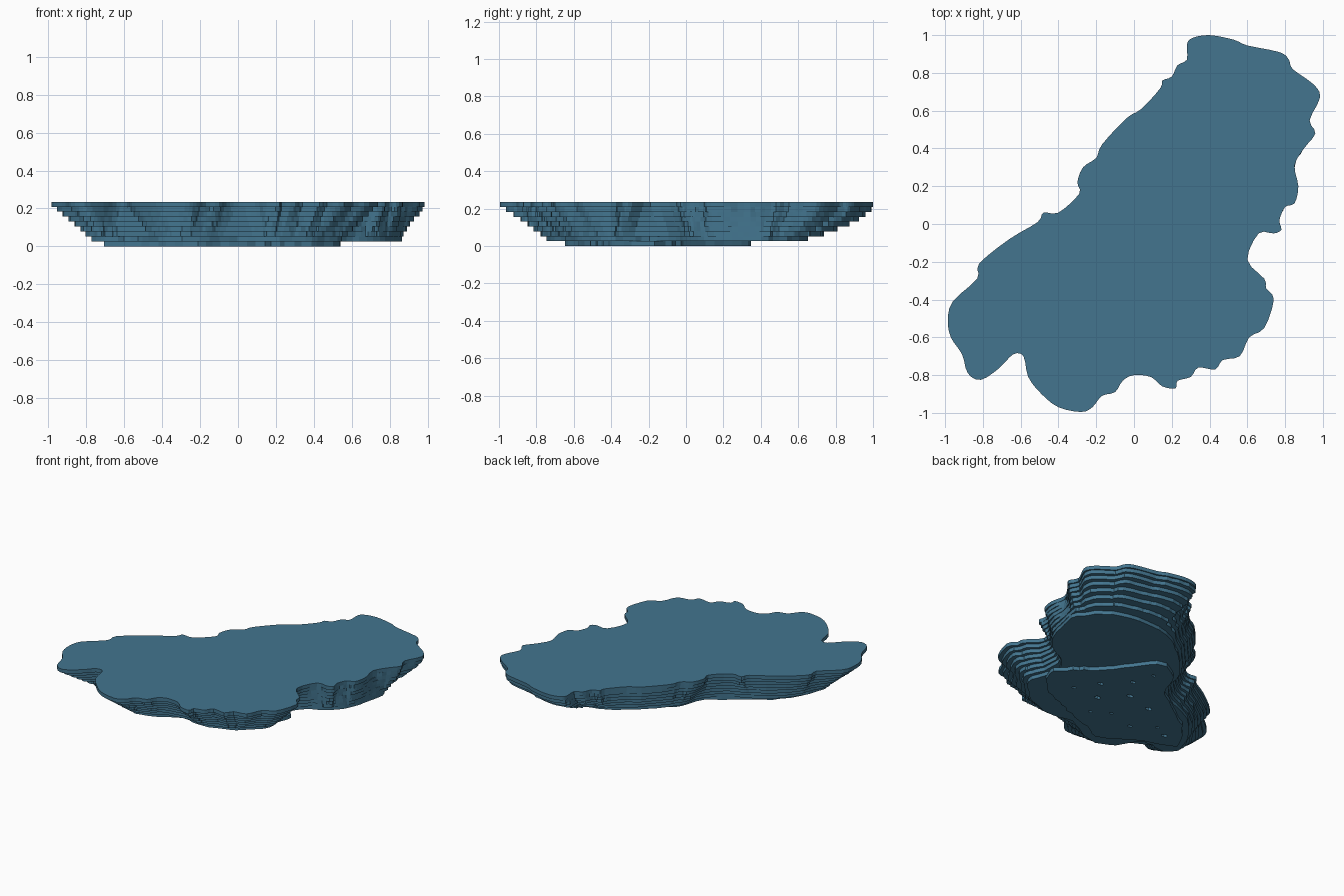
import bpy, math, random
from mathutils import Vector
from mathutils.geometry import intersect_point_line

if "Cube" in bpy.data.objects:
    bpy.data.objects.remove(bpy.data.objects["Cube"])

random.seed(4)
LAYERS, HEIGHT = 9, 0.235
STEP = HEIGHT / LAYERS

# Shoreline seen from above (clockwise)
SHORE = [(.28,.95),(.31,.985),(.4,1),(.53,.975),(.6,.945),(.77,.91),(.82,.87),(.84,.82),
         (.95,.74),(.985,.67),(.93,.55),(.96,.48),(.9,.4),(.85,.31),(.87,.2),(.85,.11),
         (.8,.09),(.77,.02),(.78,-.03),(.74,-.05),(.66,-.05),(.6,-.19),(.69,-.29),(.7,-.34),
         (.74,-.4),(.69,-.55),(.61,-.6),(.56,-.7),(.47,-.72),(.43,-.77),(.34,-.76),(.3,-.81),
         (.23,-.83),(.22,-.87),(.15,-.86),(.09,-.81),(0,-.8),(-.06,-.83),(-.1,-.89),(-.17,-.91),
         (-.22,-.97),(-.28,-.995),(-.4,-.97),(-.49,-.9),(-.56,-.81),(-.585,-.7),(-.64,-.69),
         (-.71,-.76),(-.81,-.825),(-.88,-.79),(-.91,-.69),(-.97,-.6),(-.985,-.51),(-.96,-.41),
         (-.83,-.29),(-.82,-.21),(-.66,-.08),(-.51,.01),(-.48,.06),(-.4,.06),(-.29,.16),
         (-.3,.22),(-.27,.3),(-.2,.35),(-.17,.42),(-.04,.56),(.04,.61),(.14,.72),(.15,.76),
         (.2,.78),(.23,.84),(.28,.87)]
# Outline of the broad floor, one layer above the lowest
FLOOR = [(.25,.63),(.5,.65),(.7,.6),(.8,.5),(.86,.4),(.83,.25),(.78,.1),(.68,0),(.57,-.05),
         (.48,-.2),(.52,-.3),(.55,-.42),(.45,-.52),(.35,-.6),(.15,-.65),(0,-.62),(-.15,-.7),
         (-.3,-.74),(-.42,-.68),(-.5,-.55),(-.6,-.53),(-.7,-.55),(-.77,-.48),(-.75,-.38),
         (-.68,-.25),(-.55,-.12),(-.4,-.05),(-.28,.02),(-.18,.15),(-.15,.28),(0,.45),(.12,.55)]
# Outline of the deepest basin
BASIN = [(-.7,-.4),(-.6,-.22),(-.38,-.06),(-.2,.08),(-.1,.27),(.05,.35),(.18,.2),(.33,.02),
         (.45,-.08),(.54,-.2),(.42,-.38),(.25,-.45),(.1,-.52),(-.1,-.58),(-.25,-.64),
         (-.42,-.52),(-.58,-.46)]


def smooth_loop(points, n):
    """Closed Catmull-Rom curve through the points."""
    p = [Vector(q) for q in points]
    out = []
    for i in range(len(p)):
        a, b, c, d = p[i-1], p[i], p[(i+1) % len(p)], p[(i+2) % len(p)]
        for j in range(n):
            t = j / n
            out.append(0.5 * (2*b + (c-a)*t + (2*a-5*b+4*c-d)*t*t + (3*b-a-3*c+d)*t**3))
    return out


def nearest(p, loop):
    """Closest point to p on a closed loop."""
    best = None
    for i in range(len(loop)):
        a, b = loop[i-1], loop[i]
        q, t = intersect_point_line(p, a, b)
        q = a.lerp(b, min(1, max(0, t)))
        q = Vector((q[0], q[1]))
        if best is None or (q-p).length < (best-p).length:
            best = q
    return best


def roughen(loop, amount):
    return [p + Vector((random.uniform(-amount, amount), random.uniform(-amount, amount)))
            for p in loop]


def slab(name, loops, z0):
    """Flat slab from an outline and optional holes."""
    cu = bpy.data.curves.new(name, 'CURVE')
    cu.dimensions, cu.fill_mode, cu.extrude = '2D', 'BOTH', STEP / 2
    for loop in loops:
        sp = cu.splines.new('POLY')
        sp.points.add(len(loop) - 1)
        for pt, p in zip(sp.points, loop):
            pt.co = (p[0], p[1], 0, 1)
        sp.use_cyclic_u = True
    ob = bpy.data.objects.new(name, cu)
    bpy.context.collection.objects.link(ob)
    ob.location.z = z0 + STEP / 2
    bpy.ops.object.select_all(action='DESELECT')
    ob.select_set(True)
    bpy.context.view_layer.objects.active = ob
    bpy.ops.object.convert(target='MESH')
    ob = bpy.context.object
    ob.data.materials.clear()
    ob.data.materials.append(water)
    for f in ob.data.polygons:
        f.use_smooth = False


water = bpy.data.materials.new("lake_blue")
water.diffuse_color = (0.056, 0.178, 0.275, 1)
water.use_nodes = True
water.node_tree.nodes["Principled BSDF"].inputs["Base Color"].default_value = water.diffuse_color

shore = smooth_loop(SHORE, 3)
floor = smooth_loop(FLOOR, 3)
target = [nearest(p, floor) for p in shore]

# Surface layer and terraces shrinking towards the floor
for k in range(LAYERS - 2):
    ring = []
    for p, q in zip(shore, target):
        t = (k / (LAYERS - 2)) ** (1 + 0.8 * max(p.y, 0))
        ring.append(p.lerp(q, t))
    slab(f"lake_layer_{k+1}", [roughen(ring, 0.004 if k else 0)], HEIGHT - (k+1) * STEP)

# Broad floor
slab("lake_floor", [roughen(floor, 0.006)], STEP)

# Deepest basin, with small shoals left as holes
holes = []
for x, y in [(.2,-.1),(.05,.05),(.1,-.25),(-.05,-.1),(-.1,-.35),(-.25,-.15),(-.3,-.4),
             (-.45,-.3),(.3,-.25),(0,.2),(-.55,-.35),(.02,-.42)]:
    r = random.uniform(.012, .025)
    holes.append([Vector((x + r*math.cos(a*math.pi/3), y + r*.7*math.sin(a*math.pi/3)))
                  for a in range(6)])
slab("lake_basin", [roughen(smooth_loop(BASIN, 4), 0.009)] + holes, 0)
